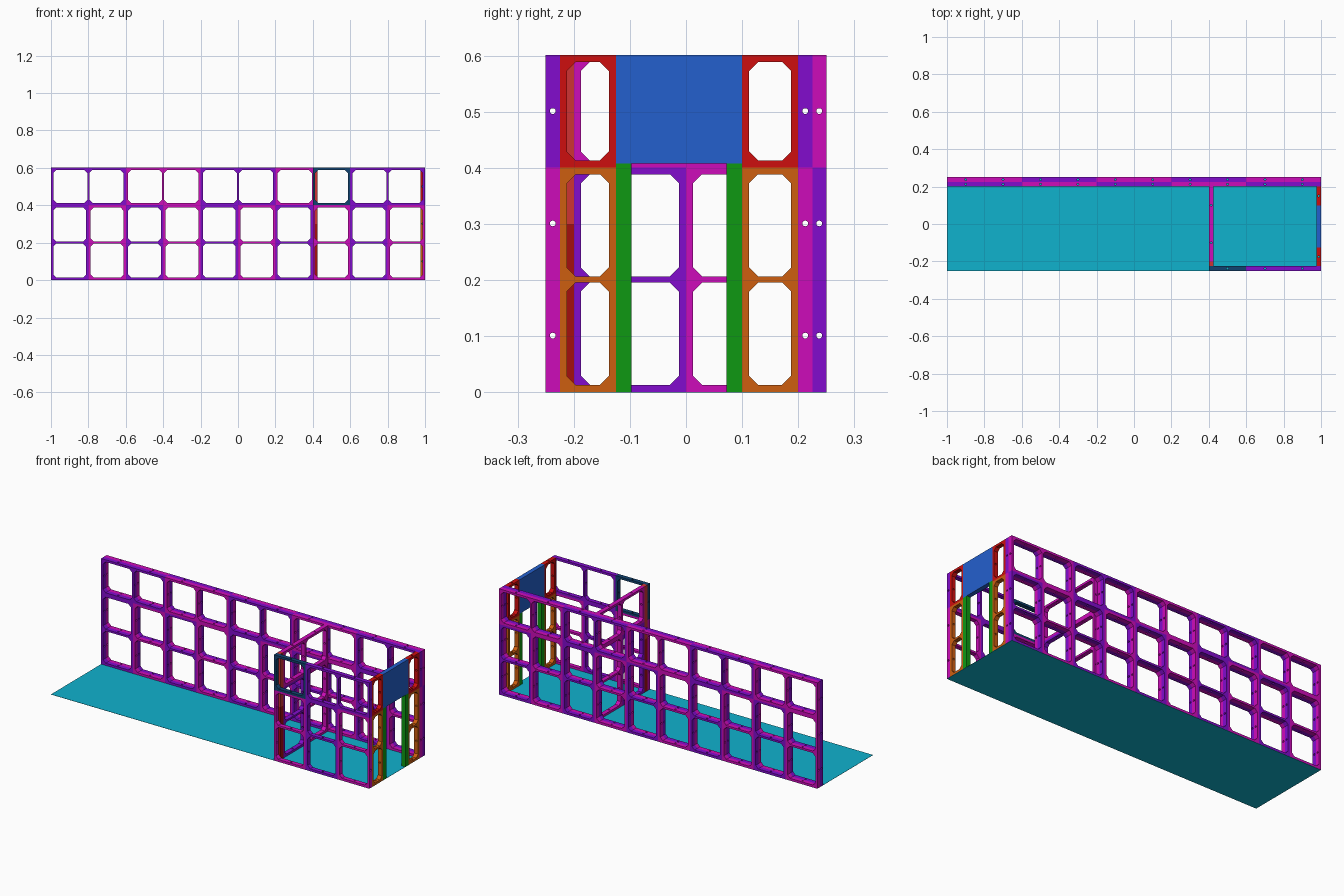
import bpy, bmesh, math
from mathutils import Matrix, Vector

cube = bpy.data.objects.get("Cube")
if cube:
    bpy.data.objects.remove(cube, do_unlink=True)

DEPTH, FRAME, RAIL, CHAMFER, BOLT = 0.025, 0.0125, 0.0055, 0.016, 0.0052
LIFT = 0.001
scene = bpy.context.scene.collection


def linear(c):
    c /= 255
    return c / 12.92 if c <= 0.04 else ((c + 0.055) / 1.055) ** 2.4


def material(name, *rgb):
    colour = (*[linear(c) for c in rgb], 1)
    m = bpy.data.materials.new(name)
    m.use_nodes = True
    m.diffuse_color = colour
    m.node_tree.nodes["Principled BSDF"].inputs["Base Color"].default_value = colour
    return m


purple = material("purple", 130, 12, 206)
magenta = material("magenta", 206, 12, 186)
red = material("red", 206, 14, 14)
light_red = material("light red", 206, 52, 52)
dark_red = material("dark red", 164, 14, 14)
orange = material("orange", 206, 94, 16)
green = material("green", 14, 152, 18)
blue = material("blue", 36, 96, 206)
navy = material("navy", 16, 66, 112)
teal = material("teal", 16, 178, 206)


def add_object(name, bm):
    mesh = bpy.data.meshes.new(name)
    bm.to_mesh(mesh)
    bm.free()
    obj = bpy.data.objects.new(name, mesh)
    scene.objects.link(obj)
    return obj


def loop(bm, points):
    verts = [bm.verts.new((x, 0, z)) for x, z in points]
    return [bm.edges.new((v, verts[i - 1])) for i, v in enumerate(verts)]


def bolt_cutter(rods):
    """Rods given as (centre, length, rotation)."""
    bm = bmesh.new()
    for centre, length, turn in rods:
        bmesh.ops.create_cone(bm, cap_ends=True, segments=12, radius1=BOLT, radius2=BOLT,
                              depth=length, matrix=Matrix.Translation(centre) @ turn)
    obj = add_object("bolt_cutter", bm)
    obj.hide_render = True
    return obj


def frame_mesh(cols, rows, cw, ch):
    """Framed panel with chamfered openings and bolt holes through every member."""
    w, h = cols * cw, rows * ch
    bm = bmesh.new()
    edges = loop(bm, [(0, 0), (w, 0), (w, h), (0, h)])
    for i in range(cols):
        for j in range(rows):
            x0 = i * cw + (RAIL if i else FRAME)
            x1 = (i + 1) * cw - (RAIL if i < cols - 1 else FRAME)
            z0 = j * ch + (RAIL if j else FRAME)
            z1 = (j + 1) * ch - (RAIL if j < rows - 1 else FRAME)
            c = CHAMFER
            edges += loop(bm, [(x0 + c, z0), (x1 - c, z0), (x1, z0 + c), (x1, z1 - c),
                               (x1 - c, z1), (x0 + c, z1), (x0, z1 - c), (x0, z0 + c)])
    bmesh.ops.triangle_fill(bm, edges=edges, use_beauty=True)
    ext = bmesh.ops.extrude_face_region(bm, geom=bm.faces[:])
    bmesh.ops.translate(bm, vec=(0, DEPTH, 0),
                        verts=[g for g in ext["geom"] if isinstance(g, bmesh.types.BMVert)])
    bmesh.ops.recalc_face_normals(bm, faces=bm.faces)
    panel = add_object("panel_blank", bm)

    across = bolt_cutter([(Vector((w / 2, DEPTH / 2, (j + 0.5) * ch)), w + 0.1,
                           Matrix.Rotation(math.pi / 2, 4, "Y")) for j in range(rows)])
    upright = bolt_cutter([(Vector(((i + 0.5) * cw, DEPTH / 2, h / 2)), h + 0.1,
                            Matrix.Identity(4)) for i in range(cols)])
    for cutter in (across, upright):
        mod = panel.modifiers.new("bolts", "BOOLEAN")
        mod.operation, mod.solver, mod.object = "DIFFERENCE", "EXACT", cutter
    graph = bpy.context.evaluated_depsgraph_get()
    result = bpy.data.meshes.new_from_object(panel.evaluated_get(graph))
    for obj in (panel, across, upright):
        bpy.data.objects.remove(obj, do_unlink=True)
    return result


tall = frame_mesh(1, 2, 0.2, 0.2)
wide = frame_mesh(2, 1, 0.2, 0.2)
single = frame_mesh(1, 1, 0.2, 0.2)
narrow_tall = frame_mesh(1, 2, 0.1, 0.2)
narrow_short = frame_mesh(1, 1, 0.1, 0.2)


def place(name, mesh, mat, x, y, z=0.0, sideways=False):
    mesh = mesh.copy()
    mesh.materials.clear()
    mesh.materials.append(mat)
    obj = bpy.data.objects.new(name, mesh)
    obj.location = (x, y, z + LIFT)
    obj.rotation_euler.z = math.pi / 2 if sideways else 0
    scene.objects.link(obj)


def box(name, mat, lo, hi):
    lo, hi = Vector(lo), Vector(hi)
    bm = bmesh.new()
    bmesh.ops.create_cube(bm, size=1, matrix=Matrix.Translation((lo + hi) / 2)
                          @ Matrix.Diagonal((*(hi - lo), 1)))
    add_object(name, bm).data.materials.append(mat)


# Floor sheet
box("floor", teal, (-1, -0.25, 0), (1, 0.25, LIFT))

# Back wall: two layers with opposite colour order
pair = (purple, magenta)
for layer, (label, y) in enumerate((("inner", 0.2), ("outer", 0.225))):
    for i in range(10):
        place(f"back_{label}_lower_panel", tall, pair[(i + layer) % 2], -1 + 0.2 * i, y)
    for i in range(5):
        place(f"back_{label}_upper_panel", wide, pair[(i + layer) % 2], -1 + 0.4 * i, y, 0.4)

# Front wall of the small room
for i in range(3):
    place("front_lower_panel", tall, pair[(i + 1) % 2], 0.4 + 0.2 * i, -0.25)
place("front_upper_single_panel", single, navy, 0.4, -0.25, 0.4)
place("front_upper_panel", wide, purple, 0.6, -0.25, 0.4)

# Partition with its filler post
place("partition_lower_panel", tall, purple, 0.425, -0.2, 0, True)
place("partition_lower_panel", tall, magenta, 0.425, 0, 0, True)
place("partition_upper_panel", wide, magenta, 0.425, -0.2, 0.4, True)
box("filler_post_lower", dark_red, (0.4, -0.225, LIFT), (0.425, -0.2, 0.3))
box("filler_post_upper", light_red, (0.4, -0.225, 0.3), (0.425, -0.2, 0.6 + LIFT))

# End wall with doorway
for y in (-0.225, 0.1):
    place("end_lower_panel", narrow_tall, orange, 1, y, 0, True)
    place("end_upper_panel", narrow_short, red, 1, y, 0.4, True)
for y in (-0.125, 0.0725):
    box("door_post", green, (0.975, y, LIFT), (1, y + 0.0275, 0.408))
box("door_header", blue, (0.975, -0.125, 0.408), (1, 0.1, 0.6 + LIFT))
